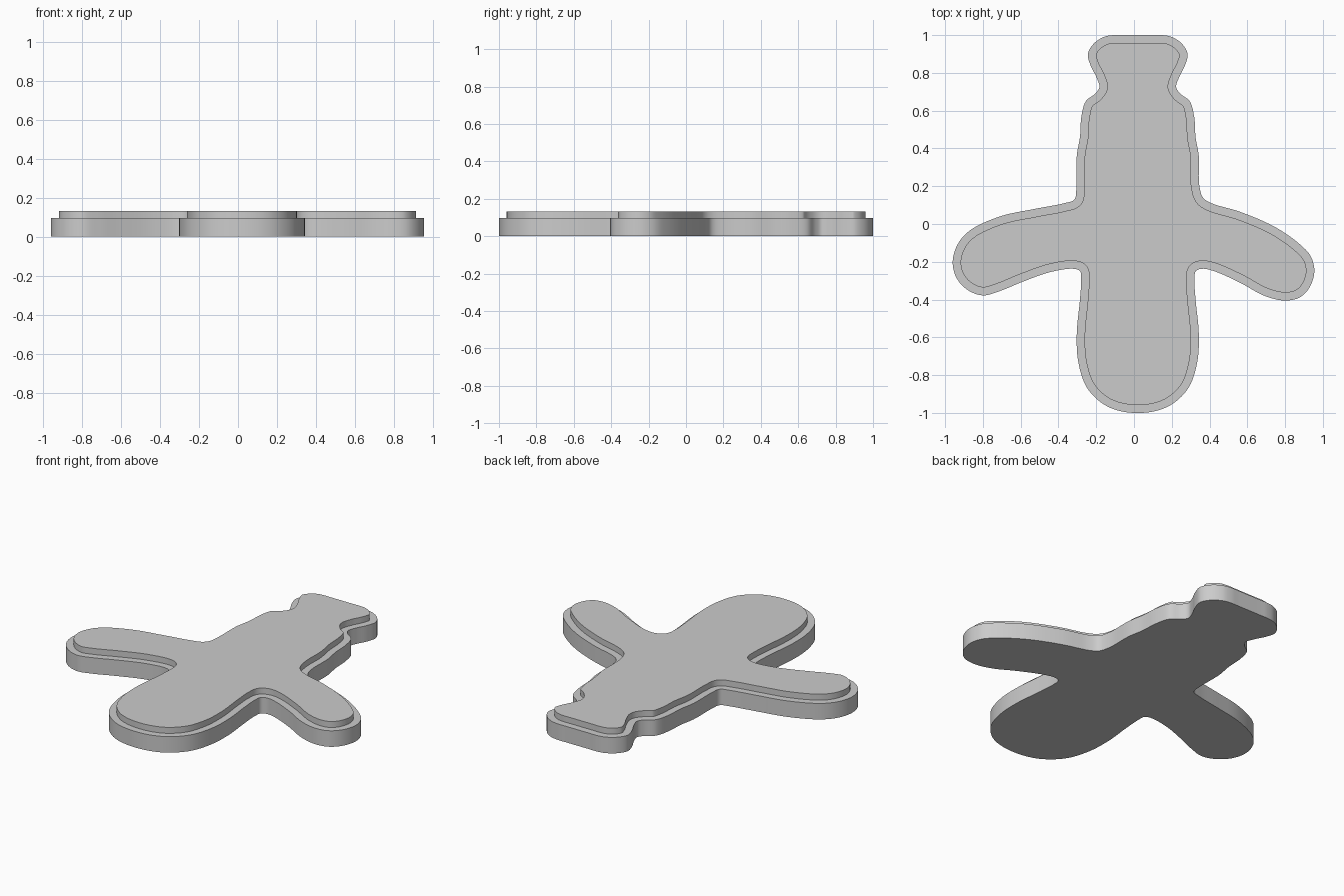
import bpy
import bmesh
import math
from mathutils import Vector

AXIS = 0.02          # centre line of the body
BASE_H = 0.096       # height of the wide lower plate
TOP_H = 0.132        # height of the raised inner plate
RIM = 0.042          # width of the ledge between them
STEPS = 6            # samples per outline span

if "Cube" in bpy.data.objects:
    bpy.data.objects.remove(bpy.data.objects["Cube"])

# Half outlines of the symmetric body, as (distance from centre line, y)
tail = [(0.07, 1.0), (0.13, 1.0), (0.18, 0.99), (0.233, 0.955), (0.264, 0.9),
        (0.25, 0.84), (0.218, 0.775), (0.203, 0.725), (0.225, 0.69),
        (0.275, 0.65), (0.299, 0.565), (0.306, 0.46), (0.323, 0.36)]
nose = [(0.3, -0.3), (0.306, -0.4), (0.323, -0.58), (0.315, -0.73),
        (0.27, -0.865), (0.18, -0.955), (0.07, -0.995)]

# Wing outlines, from the upper root around the tip to the lower root
wing_left = [(0.345, 0.21), (0.365, 0.14), (0.41, 0.11), (0.56, 0.065),
             (0.745, -0.015), (0.875, -0.105), (0.935, -0.17), (0.955, -0.25),
             (0.93, -0.335), (0.875, -0.39), (0.795, -0.405), (0.69, -0.38),
             (0.56, -0.31), (0.425, -0.25), (0.36, -0.237), (0.327, -0.25)]
wing_right = [(-0.305, 0.19), (-0.315, 0.13), (-0.37, 0.11), (-0.525, 0.08),
              (-0.71, 0.04), (-0.87, -0.035), (-0.935, -0.11), (-0.96, -0.2),
              (-0.94, -0.285), (-0.88, -0.35), (-0.8, -0.378), (-0.71, -0.355),
              (-0.6, -0.31), (-0.445, -0.255), (-0.32, -0.237), (-0.285, -0.25)]


def side(points, sign):
    return [(AXIS + sign * x, y) for x, y in points]


def smooth_loop(points):
    """Closed centripetal spline through the points."""
    pts = [Vector(p) for p in points]
    n = len(pts)
    out = []
    for i in range(n):
        p = [pts[(i + k - 1) % n] for k in range(4)]
        t = [0.0]
        for a, b in zip(p, p[1:]):
            t.append(t[-1] + math.sqrt((b - a).length))
        for s in range(STEPS):
            u = t[1] + (t[2] - t[1]) * s / STEPS

            def mix(a, b, i, j):
                return (a * (t[j] - u) + b * (u - t[i])) / (t[j] - t[i])

            a = [mix(p[k], p[k + 1], k, k + 1) for k in range(3)]
            b = [mix(a[k], a[k + 1], k, k + 2) for k in range(2)]
            out.append(mix(b[0], b[1], 1, 2))
    return out


def raise_face(bm, face, height):
    """Extrude a face straight up and return the new cap."""
    geom = bmesh.ops.extrude_face_region(bm, geom=[face])["geom"]
    bmesh.ops.translate(bm, vec=(0, 0, height),
                        verts=[g for g in geom if isinstance(g, bmesh.types.BMVert)])
    return next(g for g in geom if isinstance(g, bmesh.types.BMFace))


# Full outline, clockwise from the tail
outline = smooth_loop(side(tail, 1) + wing_left + side(nose, 1)
                      + side(nose, -1)[::-1] + wing_right[::-1]
                      + side(tail, -1)[::-1])

# Lower plate with a stepped raised plate on top
bm = bmesh.new()
bottom = bm.faces.new([bm.verts.new((p.x, p.y, 0)) for p in outline])
cap = raise_face(bm, bottom, BASE_H)
if not bottom.is_valid or bottom not in bm.faces[:]:
    bottom = None
bmesh.ops.recalc_face_normals(bm, faces=bm.faces[:])
cap.normal_update()
bmesh.ops.inset_individual(bm, faces=[cap], thickness=RIM, use_even_offset=True)
bm.normal_update()
cap = raise_face(bm, cap, TOP_H - BASE_H)

# Close the underside and drop any face left inside
flat = [f for f in bm.faces if len(f.verts) > 4]
inner = [f for f in flat if BASE_H - 0.001 < f.calc_center_median().z < TOP_H - 0.001]
bmesh.ops.delete(bm, geom=inner, context="FACES_ONLY")
if not any(f.calc_center_median().z < 0.001 for f in bm.faces):
    rim = [e for e in bm.edges if e.is_boundary]
    bmesh.ops.contextual_create(bm, geom=rim)
bmesh.ops.recalc_face_normals(bm, faces=bm.faces[:])

mesh = bpy.data.meshes.new("airplane_plate")
bm.to_mesh(mesh)
bm.free()
plate = bpy.data.objects.new("airplane_plate", mesh)
bpy.context.collection.objects.link(plate)

# Plain grey
grey = bpy.data.materials.new("plain_grey")
grey.use_nodes = True
colour = (0.6, 0.6, 0.6, 1)
grey.diffuse_color = colour
grey.node_tree.nodes["Principled BSDF"].inputs["Base Color"].default_value = colour
mesh.materials.append(grey)

bpy.context.view_layer.objects.active = plate
plate.select_set(True)
bpy.ops.object.shade_smooth_by_angle(angle=math.radians(35))
